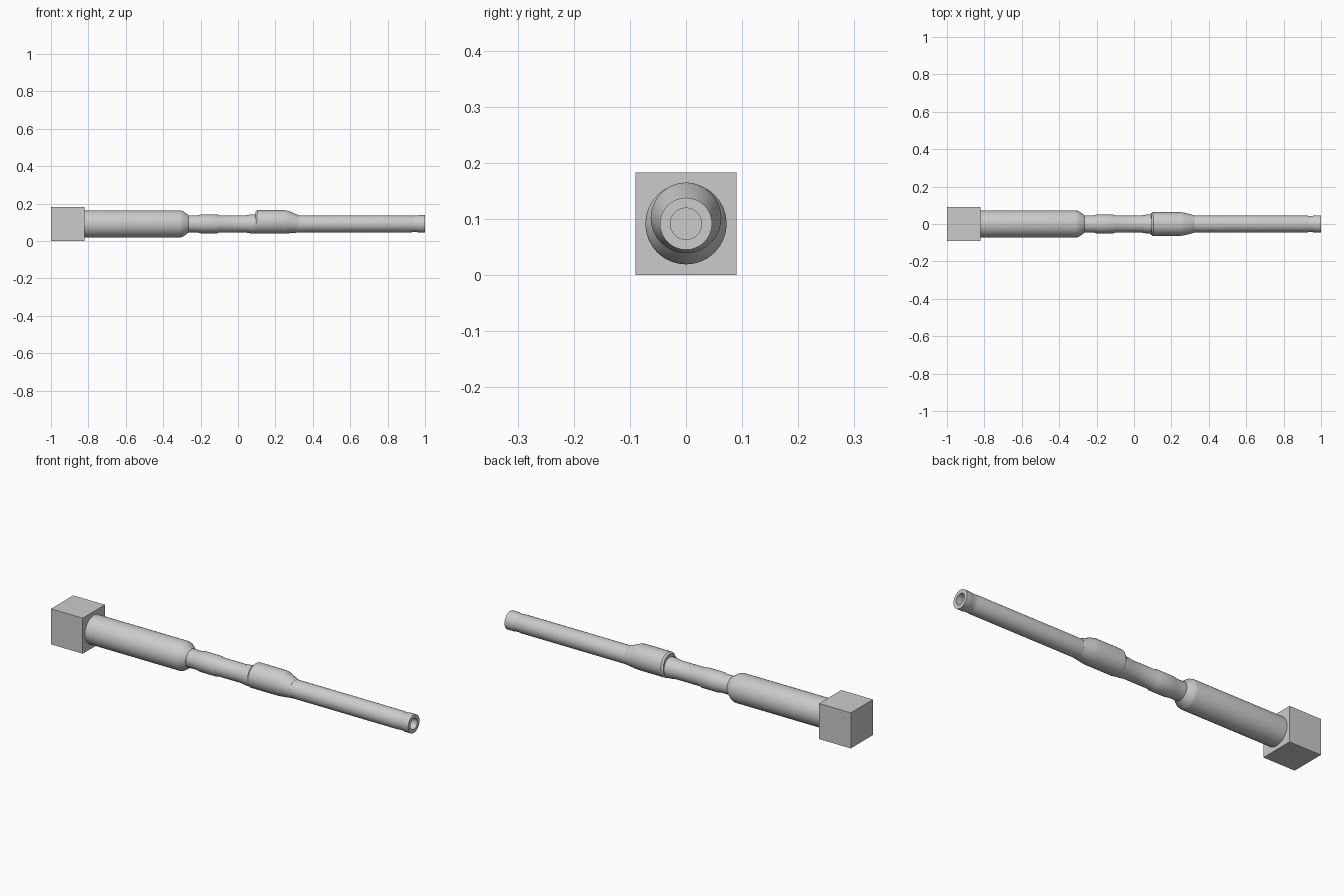
import bpy, bmesh, math

if "Cube" in bpy.data.objects:
    bpy.data.objects.remove(bpy.data.objects["Cube"])

CZ = 0.0915   # height of the main axis
SIDES = 32


def lathe(name, rings, closed=True):
    """Loft circular rings along x; each ring is (x, radius, centre_z[, slant])."""
    bm = bmesh.new()
    loops = []
    for ring in rings:
        x, r, cz = ring[:3]
        slant = ring[3] if len(ring) > 3 else 0.0
        loop = []
        for i in range(SIDES):
            a = 2 * math.pi * i / SIDES
            loop.append(bm.verts.new((x + slant * math.sin(a), r * math.cos(a), cz + r * math.sin(a))))
        loops.append(loop)
    for a, b in zip(loops, loops[1:]):
        for i in range(SIDES):
            j = (i + 1) % SIDES
            bm.faces.new((a[i], a[j], b[j], b[i]))
    if closed:
        bm.faces.new(loops[0])
        bm.faces.new(loops[-1])
    bmesh.ops.recalc_face_normals(bm, faces=bm.faces)
    mesh = bpy.data.meshes.new(name)
    bm.to_mesh(mesh)
    bm.free()
    ob = bpy.data.objects.new(name, mesh)
    bpy.context.collection.objects.link(ob)
    bpy.ops.object.select_all(action='DESELECT')
    ob.select_set(True)
    bpy.context.view_layer.objects.active = ob
    bpy.ops.object.shade_smooth_by_angle(angle=math.radians(25))
    return ob


# square end block
bpy.ops.mesh.primitive_cube_add(size=1, location=(-0.91, 0, CZ))
block = bpy.context.object
block.name = "end_block"
block.scale = (0.18, 0.18, 0.183)

# thick rear barrel with tapered shoulder
lathe("rear_barrel", [(-0.82, 0.0725, CZ), (-0.31, 0.0725, CZ),
                      (-0.295, 0.069, CZ), (-0.265, 0.047, CZ)])

# narrow waist with raised band and flare
lathe("waist", [(-0.27, 0.046, CZ), (-0.215, 0.046, CZ), (-0.20, 0.050, CZ),
                (-0.11, 0.050, CZ), (-0.10, 0.046, CZ), (0.04, 0.046, CZ),
                (0.065, 0.050, CZ), (0.12, 0.052, CZ)])

# collar set slightly above the axis, tapering forward to the tube
lathe("offset_collar", [(0.090, 0.056, 0.101, 0.004), (0.100, 0.063, 0.102, 0.004),
                        (0.25, 0.063, 0.102), (0.27, 0.060, 0.101),
                        (0.325, 0.046, CZ)])

# front tube with shallow groove and bored mouth
lathe("front_tube", [(0.30, 0.0455, CZ), (0.925, 0.0455, CZ), (0.932, 0.044, CZ),
                     (0.958, 0.044, CZ), (0.965, 0.0465, CZ), (1.0, 0.0465, CZ),
                     (1.0, 0.028, CZ), (0.92, 0.028, CZ)])
